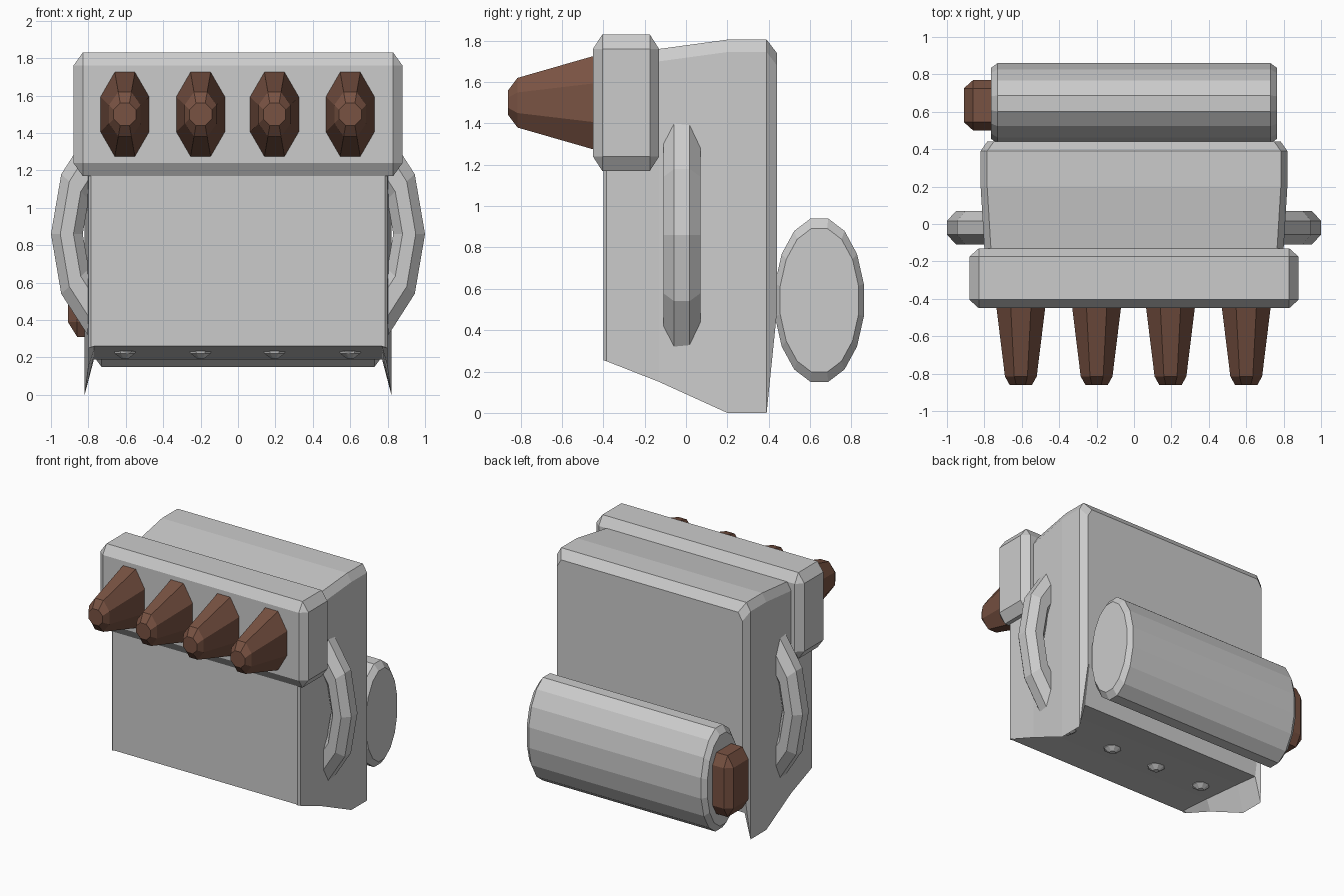
import bpy, bmesh, math
from mathutils import Vector

if "Cube" in bpy.data.objects:
    bpy.data.objects.remove(bpy.data.objects["Cube"])

brown = bpy.data.materials.new("brown")
brown.diffuse_color = (0.19, 0.085, 0.055, 1)
brown.use_nodes = True
brown.node_tree.nodes["Principled BSDF"].inputs["Base Color"].default_value = brown.diffuse_color


def finish(bm, name, mat=None):
    bmesh.ops.recalc_face_normals(bm, faces=bm.faces)
    me = bpy.data.meshes.new(name)
    bm.to_mesh(me)
    bm.free()
    ob = bpy.data.objects.new(name, me)
    bpy.context.collection.objects.link(ob)
    if mat:
        me.materials.append(mat)
    return ob


def loft(name, rings, mat=None, closed=False):
    """Skin a list of point rings; cap the ends unless closed into a loop."""
    bm = bmesh.new()
    vr = [[bm.verts.new(p) for p in r] for r in rings]
    pairs = list(zip(vr, vr[1:])) + ([(vr[-1], vr[0])] if closed else [])
    for a, b in pairs:
        for i in range(len(a)):
            j = (i + 1) % len(a)
            bm.faces.new((a[i], a[j], b[j], b[i]))
    if not closed:
        bm.faces.new(vr[0])
        bm.faces.new(vr[-1])
    return finish(bm, name, mat)


def chamfer_box(name, lo, hi, c, mat=None):
    """Box between two corners with a separate chamfer size per axis."""
    lo, hi, c = Vector(lo), Vector(hi), Vector(c)
    bm = bmesh.new()
    bmesh.ops.create_cube(bm, size=1)
    bmesh.ops.scale(bm, verts=bm.verts, vec=[(h - l) / k for h, l, k in zip(hi, lo, c)])
    bmesh.ops.bevel(bm, geom=bm.edges[:], offset=1, segments=1, profile=0.5, affect='EDGES')
    bmesh.ops.scale(bm, verts=bm.verts, vec=c)
    bmesh.ops.translate(bm, verts=bm.verts, vec=(lo + hi) / 2)
    return finish(bm, name, mat)


def polygon(n, a, b):
    """n-sided ellipse with flat sides on the axes, half sizes a and b."""
    k = 1 / math.cos(math.pi / n)
    return [(a * k * math.cos(math.tau * (i + .5) / n),
             b * k * math.sin(math.tau * (i + .5) / n)) for i in range(n)]


# Main body: cross-sections front to back, with thin side skirts below
# each row: y, half width, floor z, skirt z, top z
sections = [(-.40, .785, .26, .255, 1.70), (-.385, .80, .258, .25, 1.72),
            (-.13, .80, .24, .15, 1.76), (.20, .82, .21, 0, 1.805),
            (.39, .82, .19, 0, 1.805), (.44, .785, .50, .49, 1.74)]
rings = []
for y, w, zf, zs, zt in sections:
    half = [(.77, zf), (w, zs), (w, zt - .06), (w - .035, zt)]
    rings.append([(x, y, z) for x, z in half] + [(-x, y, z) for x, z in reversed(half)])
loft("body", rings)

# Front header block
chamfer_box("header_block", (-.88, -.45, 1.17), (.88, -.13, 1.83), (.05, .045, .07))

# Row of tapered spikes and the small studs under the floor
for n, x in enumerate((-.605, -.2, .195, .6), 1):
    loft(f"spike_{n}", [[(x + u, y, 1.5 + v) for u, v in polygon(8, a, b)]
         for y, a, b in ((-.40, .135, .235), (-.45, .13, .225),
                         (-.815, .085, .12), (-.86, .06, .06))], brown)
    loft(f"floor_stud_{n}", [[(x + u, v, z) for u, v in polygon(8, r, r)]
         for z, r in ((.24, .06), (.222, .055), (.195, .02))])

# Side handles: stretched low-poly rings half sunk in the body
for name, s in (("handle_right", 1), ("handle_left", -1)):
    rings = []
    for i in range(12):
        t = math.tau * i / 12
        rings.append([(s * (.59 + (.325 + u) * math.cos(t)), v - .02,
                       .86 + 1.56 * (.325 + u) * math.sin(t))
                      for u, v in polygon(8, .085, .09)])
    loft(name, rings, closed=True)

# Rear oval drum with chamfered ends
loft("rear_drum", [[(x, .645 + k * u, .545 + k * v) for u, v in polygon(16, .215, .395)]
                   for x, k in ((-.765, .88), (-.73, 1), (.73, 1), (.765, .88))])

# Brown end knob on the drum
chamfer_box("drum_knob", (-.91, .50, .31), (-.70, .77, .78), (.05, .045, .08), brown)
